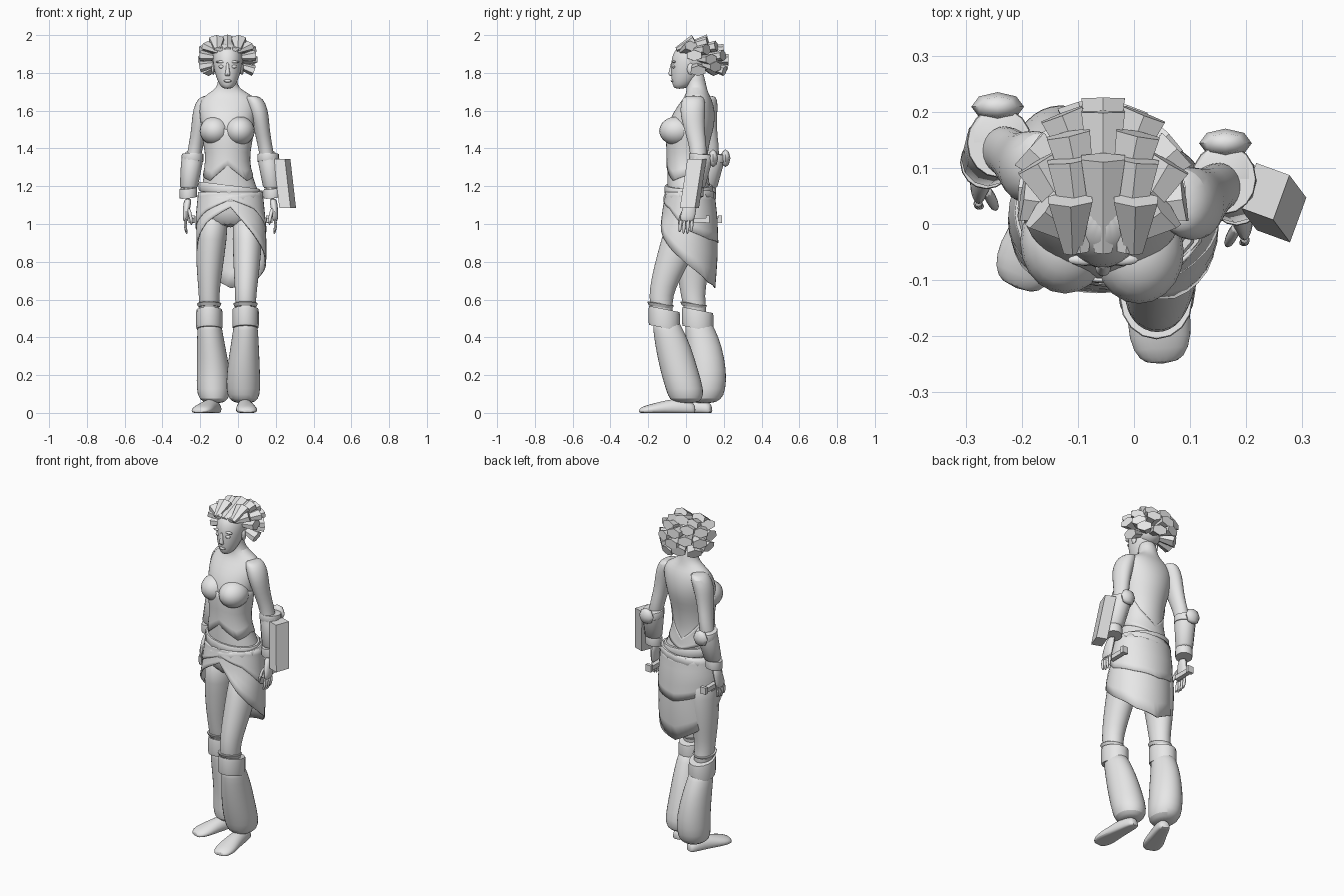
import bpy
import bmesh
from math import sin, cos, pi, radians
from mathutils import Vector, Matrix

CM = 0.01
MID = -5.5          # middle line of the head and torso
cube = bpy.data.objects.get("Cube")
if cube:
    bpy.data.objects.remove(cube, do_unlink=True)

clay = bpy.data.materials.new("plain grey")
clay.use_nodes = True
clay.diffuse_color = (.8, .8, .8, 1)
clay.node_tree.nodes["Principled BSDF"].inputs["Base Color"].default_value = (.8, .8, .8, 1)


def finish(name, bm, smooth=True, subdivide=0, thick=0):
    """Turn a bmesh in centimetres into a finished object."""
    bmesh.ops.recalc_face_normals(bm, faces=bm.faces)
    bmesh.ops.scale(bm, vec=(CM, CM, CM), verts=bm.verts)
    mesh = bpy.data.meshes.new(name)
    bm.to_mesh(mesh)
    bm.free()
    mesh.materials.append(clay)
    obj = bpy.data.objects.new(name, mesh)
    bpy.context.collection.objects.link(obj)
    if smooth:
        bpy.ops.object.select_all(action='DESELECT')
        obj.select_set(True)
        bpy.context.view_layer.objects.active = obj
        bpy.ops.object.shade_smooth_by_angle(angle=radians(45))
    if thick:
        obj.modifiers.new("thickness", 'SOLIDIFY').thickness = thick * CM
    if subdivide:
        mod = obj.modifiers.new("rounding", 'SUBSURF')
        mod.levels = mod.render_levels = subdivide
    return obj


def skin(rows, caps=True):
    """Bridge closed rows of points into a tube."""
    bm = bmesh.new()
    rows = [[bm.verts.new(p) for p in row] for row in rows]
    n = len(rows[0])
    for low, high in zip(rows, rows[1:]):
        for i in range(n):
            j = (i + 1) % n
            bm.faces.new((low[i], low[j], high[j], high[i]))
    if caps:
        bm.faces.new(rows[0])
        bm.faces.new(rows[-1])
    return bm


def loft(name, rings, sides=16, subdivide=1, u=(1, 0, 0), v=(0, 1, 0)):
    """Rings are x, y, z and two radii, lying along directions u and v; nothing dips below the ground."""
    u, v = Vector(u), Vector(v)
    rows = []
    for x, y, z, a, b in rings:
        turns = [2 * pi * i / sides for i in range(sides)]
        row = [Vector((x, y, z)) + u * a * cos(t) + v * b * sin(t) for t in turns]
        rows.append([(p.x, p.y, max(p.z, 0)) for p in row])
    return finish(name, skin(rows), subdivide=subdivide)


def band(name, x, y, z, a, b, height, slope_x=0, slope_y=0, flare=0):
    """A tilted strap or cuff around a limb."""
    rings = []
    for side, grow in ((-1, .85), (-1, .97), (-.7, 1), (.7, 1 + flare), (1, .97 + flare), (1, .85)):
        rings.append((x, y, z + side * height / 2, a * grow, b * grow))
    return loft(name, rings, subdivide=0, u=(1, 0, slope_x), v=(0, 1, slope_y))


def ball(name, centre, size, detail=16):
    bm = bmesh.new()
    bmesh.ops.create_uvsphere(bm, u_segments=detail, v_segments=detail // 2, radius=1)
    bmesh.ops.transform(bm, verts=bm.verts, matrix=Matrix.LocRotScale(Vector(centre), None, Vector(size)))
    return finish(name, bm)


def block(name, centre, size, lean=(0, 0), turn=0):
    """A box whose lower end is pushed sideways by lean."""
    bm = bmesh.new()
    bmesh.ops.create_cube(bm, size=1)
    for p in bm.verts:
        local = Matrix.Rotation(turn, 3, 'Z') @ Vector((p.co[i] * size[i] for i in range(3)))
        shift = Vector((lean[0], lean[1], 0)) * -p.co.z
        p.co = Vector(centre) + local + shift
    return finish(name, bm, smooth=False)


def around(values, t):
    """Read evenly spaced values round the body, from the front towards the left."""
    t = t * len(values)
    i = int(t)
    a, b = values[i % len(values)], values[(i + 1) % len(values)]
    return a + (b - a) * (t - i)


def ring_at(rings, z):
    for low, high in zip(rings, rings[1:]):
        if z <= high[2]:
            f = max(0, (z - low[2]) / (high[2] - low[2]))
            return [p + (q - p) * f for p, q in zip(low, high)]
    return rings[-1]


def cloth(name, rings, top, hem, gap, columns=40, steps=6):
    """A garment hanging on the rings between a top line and a hem line."""
    rows = []
    for s in range(steps + 1):
        row = []
        for c in range(columns):
            t = c / columns
            z = around(top, t) + (around(hem, t) - around(top, t)) * s / steps
            x, y, _, a, b = ring_at(rings, z)
            row.append((x + (a + gap) * sin(2 * pi * t), y - (b + gap) * cos(2 * pi * t), z))
        rows.append(row)
    return finish(name, skin(rows, caps=False), thick=.7)


# torso and neck
torso = [(-4, 3, 98, 13, 10), (-4, 3, 106, 16, 12), (-4, 2, 115, 16, 12), (-5, 1, 122, 14, 11),
         (MID, .5, 130, 12, 10.5), (MID, .8, 136, 11.5, 10.7), (MID, 1.2, 144, 12.8, 11.5),
         (MID, 2.7, 152, 14.2, 12.7), (MID, 4.5, 160, 15.5, 11), (-5, 6, 166, 15, 7.8),
         (-5, 6, 169, 11, 6), (MID, 5.7, 172, 5.8, 5.4), (MID, 5, 176, 5, 5.2), (MID, 4, 182, 5, 5)]
loft("torso", torso, sides=20)
for side, x, y in (("left", .9, -5), ("right", -12.3, -3.2)):
    ball(side + "_bust", (x, y, 149.3), (8, 9.2, 7.6), 20)
cloth("bodice", torso, (150, 153, 150, 135, 126, 135, 150, 153),
      (131, 123, 126, 123, 120, 123, 126, 123), .3)

# wrapped skirt, open at the front and lowest at the back
hips = [(-3.8, 4, 64, 16, 11), (-3.5, .5, 76, 18, 15.5), (-3.5, -.7, 86, 18.3, 17.3), (-3.6, 0, 96, 18.2, 16.2),
        (-4, 1.5, 104, 17.7, 14.4), (-4, 2, 116, 16.5, 12.5)]
cloth("skirt", hips, [116], (109, 93, 79, 69, 66, 73, 88, 101), .3)
cloth("skirt_overlay", hips, [117], (113, 108, 97, 92, 90, 94, 98, 107), .7)
band("upper_belt", -4.5, 1.5, 118, 16.3, 12.8, 5, slope_x=-.12)
band("lower_belt", -4, 2, 114, 17.3, 13.8, 4, slope_x=.1, slope_y=.06)

# legs in baggy gathered trousers
legs = {
    "left": ([(5, 2, 106, 8.3, 11), (5, -2.5, 92, 8, 10.8), (4.6, -8, 78, 7.2, 9),
              (4.2, -12.5, 66, 6, 7), (4, -13.5, 58, 5.5, 6), (4, -12, 50, 5.5, 6)],
             [(4, -11, 50, 6, 7), (4, -9.5, 44, 6.7, 8), (3.6, -7, 36, 7.6, 9.6), (2.8, -3.5, 22, 9, 10.3),
              (2.8, -.5, 12, 9.3, 10.2), (3, 0, 7, 8, 9), (3.2, 0, 5, 4, 5)],
             (4, -11.5, 50), (4, -13.5, 57)),
    "right": ([(-13, 3, 106, 8.5, 11), (-14, 3.5, 92, 8.2, 10.5), (-15, 3.5, 78, 7.3, 9),
               (-15.3, 3.5, 66, 5.8, 7), (-15.3, 4, 58, 5.4, 6), (-15, 6, 50, 5.5, 6)],
              [(-15, 6, 50, 6, 7), (-15, 7.5, 44, 6.7, 8), (-14.3, 9.5, 36, 7.6, 9.6), (-13, 11.5, 22, 9, 10.3),
               (-13, 11, 12, 9.2, 10.2), (-12.8, 10, 7, 8, 9), (-12.5, 9, 5, 4, 5)],
              (-15.2, 6.2, 49.5), (-15.3, 4, 57)),
}
for side, (thigh, calf, cuff, strap) in legs.items():
    loft(side + "_thigh", thigh)
    loft(side + "_trouser_leg", calf)
    band(side + "_knee_cuff", *cuff, 7, 8.3, 10, slope_y=-.2)
    band(side + "_knee_strap", *strap, 5.8, 6.3, 2, slope_y=-.15, flare=.12)

# flat soled shoes: distance from heel to toe, half width, height
last = ((0, 2, 3.5), (.05, 3.4, 6), (.3, 4.3, 8), (.55, 5, 6.5), (.75, 6, 5), (.92, 5.2, 3.6), (1, 2.8, 2))
for side, heel, toe in (("left", (3, 5), (5, -25)), ("right", (-11, 13.5), (-21, -11.5))):
    heel, toe = Vector(heel), Vector(toe)
    way = (toe - heel).normalized()
    rings = [(*heel.lerp(toe, t), tall * .35, wide, tall * .65) for t, wide, tall in last]
    loft(side + "_shoe", rings, u=(-way.y, way.x, 0), v=(0, 0, 1))

# arms, bracers, elbow pads and hands
for side, sign in (("left", 1), ("right", -1)):
    def place(x, y, *rest):
        return (x, y, *rest) if sign > 0 else (-8 - x, y + 6.5, *rest)

    def limb(part, rings, sides=12, subdivide=1):
        loft(side + "_" + part, [place(*r) for r in rings], sides, subdivide)

    limb("arm", [(7, 4, 168, 3, 4.5), (8.5, 4, 166.5, 5, 6.3), (10.5, 3.5, 161, 5.5, 7), (11.8, 3.7, 155, 4.8, 6.4),
                 (13.2, 5, 147, 4.1, 5.2), (15, 7, 138, 4, 4.6), (17, 6, 126, 4, 4), (18.5, 3.5, 114, 3, 3.5)])
    limb("bracer", [(16, 8, 137, 4.5, 5), (16, 8, 136.5, 5.6, 6), (16.5, 7.5, 132, 5.7, 6),
                    (18, 5.2, 120, 4.8, 5), (18, 5, 119, 4, 4)], subdivide=0)
    band(side + "_wrist_cuff", *place(18.3, 4.5, 116.5), 4.7, 4.8, 5, slope_x=.1, slope_y=.1)
    band(side + "_elbow_strap", *place(16, 8, 135), 5.8, 6.3, 4, slope_y=-.1)
    ball(side + "_elbow_pad", place(16.3, 14.4, 134.8), (4.7, 2.6, 4.7), 8)
    limb("palm", [(18.3, 3.3, 114, 2.2, 2.6), (19.2, 2, 109, 2, 3.8), (19.7, .8, 104, 1.7, 4.2), (19.7, .5, 101, 1.2, 3.6)])
    for i in range(4):
        y = -2.6 + 2 * i
        tip = 94 + abs(i - 1.5)
        limb("finger_%d" % i, [(19.6, y, 103, 1, 1.1), (20, y - .5, 98, .9, 1), (19, y - .8, tip, .6, .6)], 8)
    limb("thumb", [(18.5, 0, 109, 1.2, 1.3), (17, -3, 104, 1.1, 1.1), (16.6, -3.8, 99, .6, .6)], 8)
    block(side + "_grip", place(16.5, 6, 102), (2.6, 11, 2.6))
    block(side + "_grip_end", place(16.5, 11.5, 102.5), (3.6, 2, 4))

# slab carried on the left forearm
block("forearm_slab", (24.8, 3.8, 121.5), (6.3, 8.5, 26), lean=(3, -4), turn=radians(-20))

# head and face
loft("head", [(MID, -3.5, 171.5, 2.2, 2.5), (MID, -2, 173.5, 4.3, 5.2), (MID, -.3, 178, 6.3, 7.6),
              (MID, 1, 183, 7.5, 9), (MID, 2, 188, 7.9, 9.8), (MID, 3, 193, 7, 8.6), (MID, 4, 196, 4, 5)], sides=20)
loft("nose", [(MID, -7.6, 178.3, 1.6, 1), (MID, -8.1, 179.2, 1.6, 1.7), (MID, -7.7, 182, .9, 1), (MID, -7.4, 186, .8, .6)], 8)
ball("lips", (MID, -6.9, 175.8), (2.1, 1.2, .9), 12)
for side, sign in (("left", 1), ("right", -1)):
    ball(side + "_eye", (MID + sign * 3.1, -6.4, 183.3), (1.7, 1.1, 1), 12)
    ball(side + "_brow", (MID + sign * 3.4, -6.4, 185.8), (2.9, 1, .7), 12)
    ball(side + "_ear", (MID + sign * 7.6, 2.5, 182), (1, 2, 3.2), 8)

# hair: a cap with rows of blunt tapered locks swept from the hairline up and back
ball("hair_cap", (MID, 5, 188), (8.5, 9.3, 8.4))
crown = Vector((MID, 5, 186))
for row, (rise, count, spread, swept) in enumerate(((62, 5, 95, 1), (36, 7, 100, .7), (10, 7, 92, .2), (-18, 6, 85, 0))):
    for i in range(count):
        swing = radians(spread * (2 * i / (count - 1) - 1))
        lift = radians(rise + 5 * (-1) ** i)
        way = Vector((15 * sin(swing) * cos(lift), 17.5 * cos(swing) * cos(lift), 12.5 * sin(lift)))
        tip = crown + way
        hairline = Vector((MID + 5.5 * sin(swing), -5, 192.5))
        root = (crown + way * .25).lerp(hairline, swept)
        stem = tip - root
        bm = bmesh.new()
        bmesh.ops.create_cone(bm, cap_ends=True, segments=6, radius1=1.8, radius2=4.5, depth=stem.length)
        spin = stem.to_track_quat('Z', 'Y')
        bmesh.ops.transform(bm, verts=bm.verts, matrix=Matrix.LocRotScale((root + tip) / 2, spin, Vector((1, .65, 1))))
        finish("hair_lock_%d_%d" % (row, i), bm, smooth=False)
